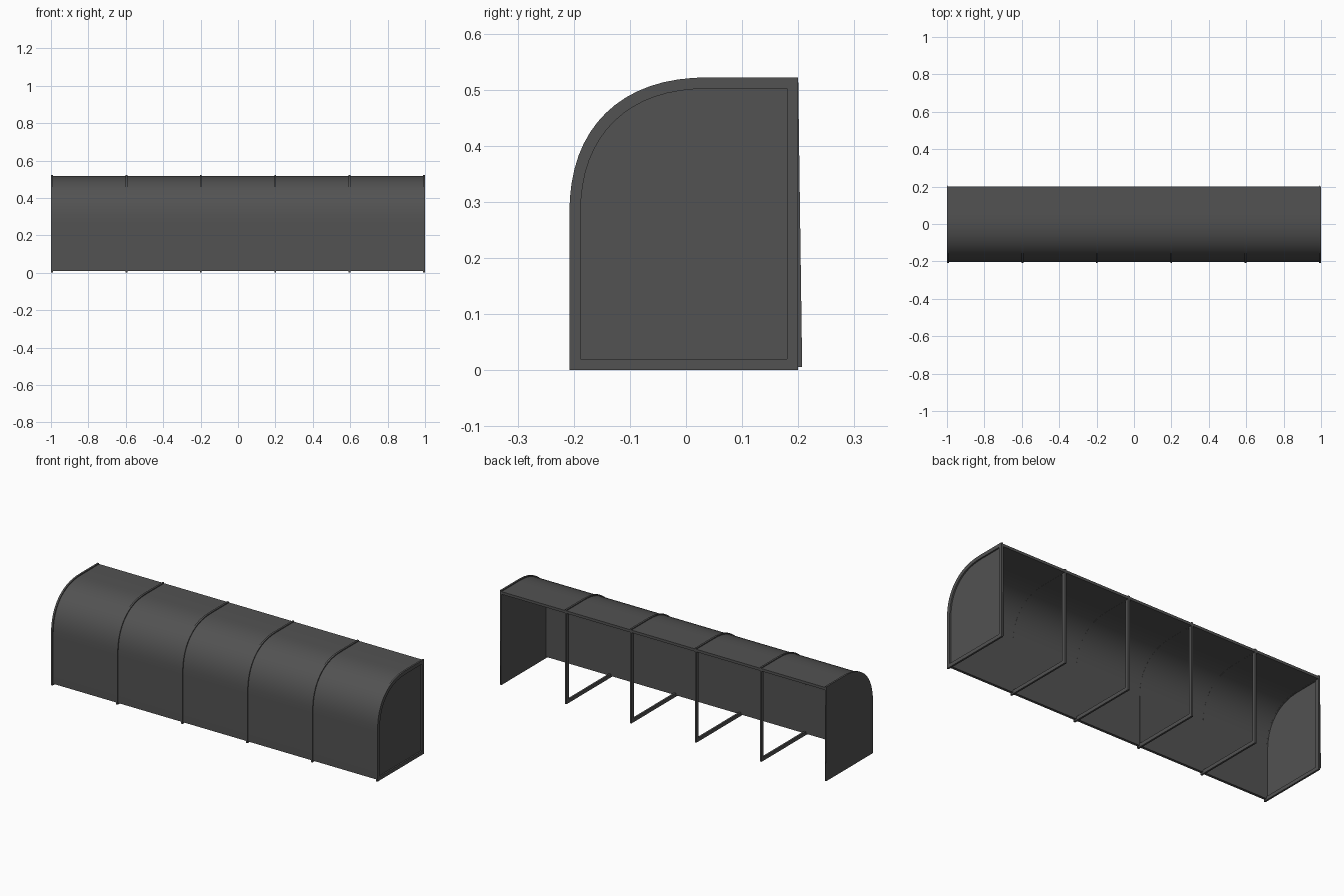
import bpy
import bmesh
from math import sin, cos, pi

cube = bpy.data.objects.get("Cube")
if cube:
    bpy.data.objects.remove(cube, do_unlink=True)

# Single dark grey finish
grey = bpy.data.materials.new("dark grey")
grey.use_nodes = True
colour = (0.085, 0.085, 0.085, 1)
grey.diffuse_color = colour
bsdf = grey.node_tree.nodes["Principled BSDF"]
bsdf.inputs["Base Color"].default_value = colour
bsdf.inputs["Roughness"].default_value = 0.7

FRONT, BACK, TOP = -0.208, 0.2, 0.522
CY, CZ = 0.05, 0.27       # centre of the rounded shoulder
STEPS = 16
FRAMES = 6
FRAME_W = 0.01


def shell_profile(inset, bottom, back):
    """Side outline (y, z): up the front, round the shoulder, to the back."""
    ry, rz = CY - FRONT - inset, TOP - CZ - inset
    points = [(FRONT + inset, bottom)]
    for i in range(STEPS + 1):
        a = pi / 2 * i / STEPS
        points.append((CY - ry * max(cos(a), 0) ** 0.84, CZ + rz * sin(a) ** 0.84))
    points.append((back, TOP - inset))
    return points


def finish(name, bm):
    bmesh.ops.recalc_face_normals(bm, faces=bm.faces)
    mesh = bpy.data.meshes.new(name)
    bm.to_mesh(mesh)
    bm.free()
    mesh.materials.append(grey)
    obj = bpy.data.objects.new(name, mesh)
    bpy.context.collection.objects.link(obj)
    bpy.ops.object.select_all(action="DESELECT")
    obj.select_set(True)
    bpy.context.view_layer.objects.active = obj
    bpy.ops.object.shade_smooth_by_angle(angle=pi / 6)
    return obj


def band(name, outer, inner, x0, x1, closed):
    """Solid strip between two matching outlines, from x0 to x1."""
    bm = bmesh.new()
    rails = [[bm.verts.new((x, y, z)) for y, z in line]
             for line, x in ((outer, x0), (outer, x1), (inner, x1), (inner, x0))]
    n = len(outer)
    for i in range(n if closed else n - 1):
        j = (i + 1) % n
        for k in range(4):
            a, b = rails[k], rails[(k + 1) % 4]
            bm.faces.new((a[i], a[j], b[j], b[i]))
    if not closed:
        for i in (0, n - 1):
            bm.faces.new([r[i] for r in rails])
    return finish(name, bm)


def plate(name, outline, x0, thickness):
    """Flat end wall."""
    bm = bmesh.new()
    face = bm.faces.new([bm.verts.new((x0, y, z)) for y, z in outline])
    result = bmesh.ops.extrude_face_region(bm, geom=[face])
    moved = [v for v in result["geom"] if isinstance(v, bmesh.types.BMVert)]
    bmesh.ops.translate(bm, verts=moved, vec=(thickness, 0, 0))
    return finish(name, bm)


# Curved roof and front sheet
band("canopy_sheet", shell_profile(0.005, 0.008, BACK),
     shell_profile(0.0195, 0.008, BACK), -0.997, 0.997, False)

# Closed hoop frames
outer = shell_profile(0, 0, BACK) + [(BACK, 0)]
inner = shell_profile(0.02, 0.02, BACK - 0.02) + [(BACK - 0.02, 0.02)]
for i in range(FRAMES):
    x = -0.995 + 1.99 * i / (FRAMES - 1)
    band(f"hoop_frame_{i + 1}", outer, inner,
         x - FRAME_W / 2, x + FRAME_W / 2, True)

# End walls, each on the same side of its frame
wall = shell_profile(0.006, 0.006, BACK) + [(BACK + 0.007, 0.006)]
plate("right_end_wall", wall, -1.0, 0.003)
plate("left_end_wall", wall, 0.989, 0.003)
